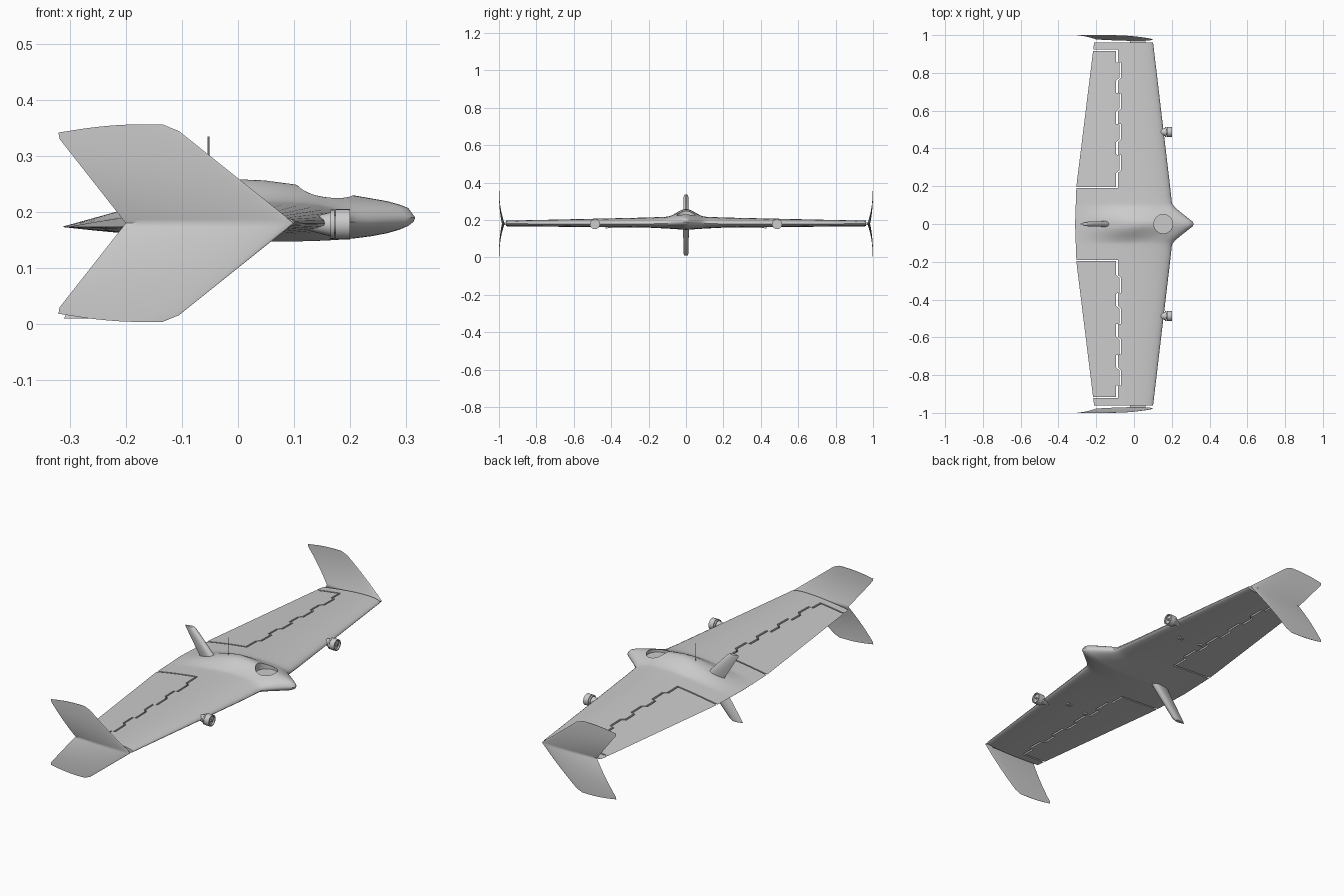
import bpy, bmesh, math
from mathutils import Matrix, Vector

old = bpy.data.objects.get("Cube")
if old:
    bpy.data.objects.remove(old)

grey = bpy.data.materials.new("light_grey")
grey.use_nodes = True
colour = (0.6, 0.6, 0.6, 1)
grey.diffuse_color = colour
grey.node_tree.nodes["Principled BSDF"].inputs["Base Color"].default_value = colour


def table(points, v):
    """Piecewise linear lookup."""
    for (a, fa), (b, fb) in zip(points, points[1:]):
        if v <= b:
            return fa + (fb - fa) * max(0, v - a) / (b - a)
    return points[-1][1]


def foil(t):
    """Unit aerofoil half thickness, t = 0 at the leading edge."""
    return 2.969 * math.sqrt(t) - 1.26 * t - 3.516 * t**2 + 2.843 * t**3 - 1.036 * t**4


def smooth(ob, angle=35):
    ob.data.shade_smooth()
    ob.data.set_sharp_from_angle(angle=math.radians(angle))


def finish(bm, name):
    bmesh.ops.recalc_face_normals(bm, faces=bm.faces)
    me = bpy.data.meshes.new(name)
    bm.to_mesh(me)
    bm.free()
    ob = bpy.data.objects.new(name, me)
    bpy.context.collection.objects.link(ob)
    me.materials.append(grey)
    smooth(ob)
    return ob


def loft(name, rings):
    bm = bmesh.new()
    vs = [[bm.verts.new(p) for p in r] for r in rings]
    n = len(vs[0])
    for a, b in zip(vs, vs[1:]):
        for i in range(n):
            j = (i + 1) % n
            bm.faces.new((a[i], a[j], b[j], b[i]))
    bm.faces.new(vs[0])
    bm.faces.new(vs[-1][::-1])
    return finish(bm, name)


def add_box(bm, lo, hi):
    lo, hi = Vector(lo), Vector(hi)
    m = Matrix.Translation((lo + hi) / 2) @ Matrix.Diagonal((*(hi - lo), 1))
    bmesh.ops.create_cube(bm, size=1, matrix=m)


def box(name, lo, hi):
    bm = bmesh.new()
    add_box(bm, lo, hi)
    return finish(bm, name)


def rod(name, start, axis, length, r1, r2, sides=24):
    bm = bmesh.new()
    q = Vector(axis).to_track_quat('Z', 'Y').to_matrix().to_4x4()
    m = Matrix.Translation(start) @ q @ Matrix.Translation((0, 0, length / 2))
    bmesh.ops.create_cone(bm, cap_ends=True, segments=sides, radius1=r1, radius2=r2,
                          depth=length, matrix=m)
    return finish(bm, name)


def cut(ob, cutter, overlap=False):
    mod = ob.modifiers.new("cut", 'BOOLEAN')
    mod.operation, mod.solver, mod.object = 'DIFFERENCE', 'EXACT', cutter
    mod.use_self = overlap
    bpy.context.view_layer.objects.active = ob
    bpy.ops.object.modifier_apply(modifier=mod.name)
    bpy.data.objects.remove(cutter)
    smooth(ob)


# chord parameters round a section: trailing edge, over the top, back underneath
N = 22
CHORD = [0.5 - 0.5 * math.cos(math.pi * i / N) for i in range(N + 1)]
LOOP = [(t, 1) for t in reversed(CHORD)] + [(t, -1) for t in CHORD[1:]]

# blended wing and body
LEAD = [(0, .316), (.012, .311), (.03, .288), (.06, .25), (.09, .214), (.11, .201), (.2, .191), (.97, .1)]
TRAIL = [(0, -.312), (.2, -.305), (.97, -.21)]
LEAD_Z = [(0, .19), (.1, .182), (.2, .179), (.97, .18)]
TOP = [(0, .04), (.2, .036), (.97, .018)]
BOTTOM = [(0, .037), (.1, .025), (.2, .018), (.97, .011)]
RIDGE = [(0, .19), (.02, .207), (.06, .217), (.17, .229), (.31, .246), (.42, .256),
         (.5, .258), (.6, .248), (.85, .2), (1, .174)]


def wing_ring(y):
    a = abs(y)
    x0, x1, z0 = table(LEAD, a), table(TRAIL, a), table(LEAD_Z, a)
    bump = 0.5 + 0.5 * math.cos(math.pi * min(a / .11, 1))
    ring = []
    for t, side in LOOP:
        mid = z0 + (.173 - z0) * t
        z = mid + side * foil(t) * table(TOP if side > 0 else BOTTOM, a)
        if side > 0:
            z += (table(RIDGE, t) - z) * bump
        ring.append((x0 + (x1 - x0) * t, y, z))
    return ring


half = [.006, .012, .02, .03, .045, .06, .075, .09, .1, .11, .14, .2, .4, .6, .8, .962]
wing = loft("wing_body", [wing_ring(y) for y in [-v for v in reversed(half)] + [0] + half])

# round pocket in the top of the nose
cut(wing, rod("pocket_cutter", (.155, 0, .212), (0, 0, 1), .1, .05, .05, 48))

# stepped hinge gaps that free the ailerons
for s in (1, -1):
    path = [(.19, -.09)]
    for k in range(4):
        y = .285 + .163 * k
        path += [(y - .015, -.09), (y, -.073), (y + .08, -.073), (y + .082, -.09)]
    path.append((.922, -.09))
    gap = .0045
    hinge = loft("hinge_cutter", [[(x - gap, s * y, 0), (x + gap, s * y, 0),
                                   (x + gap, s * y, .4), (x - gap, s * y, .4)] for y, x in path])
    cut(wing, hinge)
    for y in (.193, .919):
        cut(wing, box("end_cutter", (-.4, s * y - .0035, 0), (-.0855, s * y + .0035, .4)))


# split winglets at the wing tips
def winglet_ring(u, s):
    a = abs(u)
    up = 1 if u >= 0 else -1
    lx, lz = table([(0, .1), (.93, -.105), (1, -.135)], a), .178 * a
    tx, tz = table([(0, -.2), (.93, -.318), (1, -.32)], a), .163 * a
    ring = []
    for t, side in LOOP:
        arch = .005 * math.sin(math.pi * t) * a**4
        y = .977 + .022 * (1 - (1 - a)**2.2) + side * foil(t) * (.0065 * (1 - a)**2 + .001)
        ring.append((lx + (tx - lx) * t, s * y, .18 + up * (lz + (tz - lz) * t + arch) * .99))
    return ring


steps = [.04, .1, .2, .35, .5, .65, .8, .93, .97, 1]
for s, label in ((1, "left"), (-1, "right")):
    loft(label + "_winglet", [winglet_ring(u, s) for u in [-v for v in reversed(steps)] + [0] + steps])
    box(label + "_winglet_spar", (-.02, s * .97 - .014, .174), (.06, s * .97 + .014, .186))

    # motor: tapered mount, back plate, bell and shaft
    y, z = s * .487, .178
    rod(label + "_motor_mount", (.125, y, z), (1, 0, 0), .042, .011, .022)
    rod(label + "_motor_plate", (.165, y, z), (1, 0, 0), .007, .026, .026)
    rod(label + "_motor_core", (.17, y, z), (1, 0, 0), .016, .016, .016)
    bell = rod(label + "_motor_bell", (.174, y, z), (1, 0, 0), .026, .027, .027)
    cut(bell, rod("bell_cutter", (.192, y, z), (1, 0, 0), .03, .022, .022))
    rod(label + "_motor_shaft", (.185, y, z), (1, 0, 0), .015, .005, .005)

    # control fittings under the wing
    box(label + "_servo_arm", (.045, s * .41 - .007, .156), (.07, s * .41 + .007, .17))
    box(label + "_control_horn", (-.065, s * .425 - .005, .154), (-.045, s * .425 + .005, .17))


# swept centre fins above and below the tail
def fin(name, levels):
    rings = []
    for lead, trail, z, thick in levels:
        rings.append([(lead + (trail - lead) * t, side * foil(t) * thick, z) for t, side in LOOP])
    loft(name, rings)


fin("upper_fin", [(-.1, -.2, .19, .016), (-.228, -.285, .327, .012), (-.24, -.287, .335, .008)])
fin("lower_fin", [(-.1, -.2, .172, .016), (-.24, -.305, .02, .013), (-.255, -.31, .01, .009)])

# antenna
rod("antenna", (-.053, 0, .23), (0, 0, 1), .104, .0018, .0018, 8)
